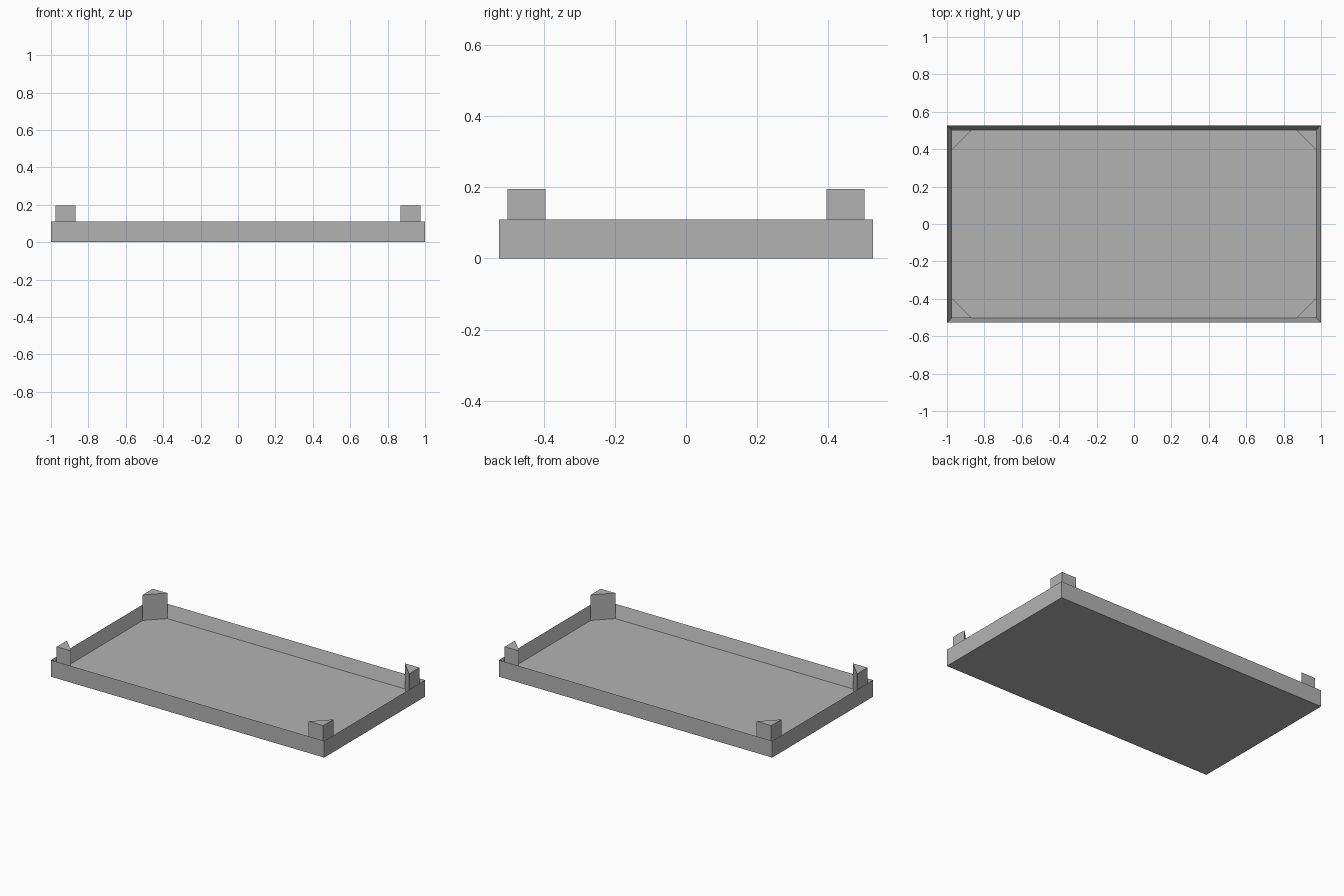
import bpy
import bmesh

WIDTH, DEPTH, HEIGHT = 2.0, 1.054, 0.11
WALL, FLOOR = 0.025, 0.026
POST_LEG, POST_TOP = 0.106, 0.195

cube = bpy.data.objects.get("Cube")
if cube:
    bpy.data.objects.remove(cube, do_unlink=True)

grey = bpy.data.materials.new("plain_grey")
grey.use_nodes = True
grey.diffuse_color = (0.45, 0.45, 0.45, 1)
grey.node_tree.nodes["Principled BSDF"].inputs["Base Color"].default_value = grey.diffuse_color


def add_object(name, bm):
    bmesh.ops.recalc_face_normals(bm, faces=bm.faces)
    mesh = bpy.data.meshes.new(name)
    bm.to_mesh(mesh)
    bm.free()
    mesh.materials.append(grey)
    obj = bpy.data.objects.new(name, mesh)
    bpy.context.collection.objects.link(obj)


def prism(bm, outline, bottom, top):
    """Closed prism from an outline; returns its top face."""
    base = bm.faces.new([bm.verts.new((x, y, bottom)) for x, y in outline])
    result = bmesh.ops.extrude_face_region(bm, geom=[base], use_keep_orig=True)
    for vert in (g for g in result["geom"] if isinstance(g, bmesh.types.BMVert)):
        vert.co.z = top
    return next(g for g in result["geom"] if isinstance(g, bmesh.types.BMFace))


# Tray: a slab whose top is inset to the rim and pushed down to the floor
bm = bmesh.new()
hx, hy = WIDTH / 2, DEPTH / 2
top = prism(bm, [(-hx, -hy), (hx, -hy), (hx, hy), (-hx, hy)], 0, HEIGHT)
bmesh.ops.recalc_face_normals(bm, faces=bm.faces)
bmesh.ops.inset_region(bm, faces=[top], thickness=WALL, use_even_offset=True)
for vert in top.verts:
    vert.co.z = FLOOR
add_object("tray", bm)

# Triangular stacking posts in the four inner corners
ix, iy = hx - WALL, hy - WALL
for side_x, sx in (("left", 1), ("right", -1)):
    for side_y, sy in (("front", -1), ("back", 1)):
        bm = bmesh.new()
        corner = [(ix, iy), (ix - POST_LEG, iy), (ix, iy - POST_LEG)]
        prism(bm, [(sx * x, sy * y) for x, y in corner], FLOOR, POST_TOP)
        add_object(f"{side_y}_{side_x}_corner_post", bm)
